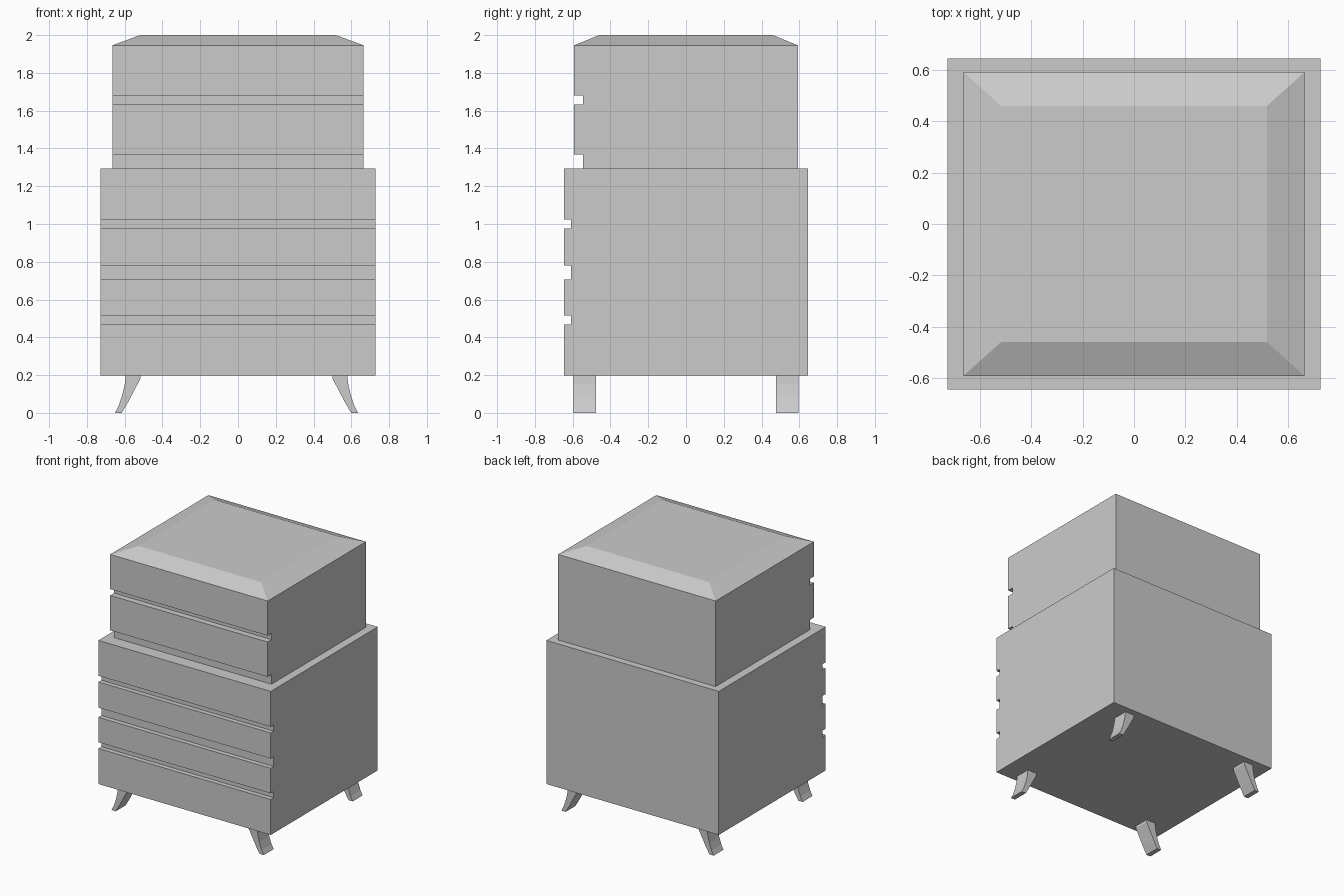
import bpy, bmesh

if "Cube" in bpy.data.objects:
    bpy.data.objects.remove(bpy.data.objects["Cube"])


def make_prism(name, profile, to_3d, a, b):
    """Extrude a closed 2D profile between positions a and b."""
    bm = bmesh.new()
    face = bm.faces.new([bm.verts.new(to_3d(p, a)) for p in profile])
    ext = bmesh.ops.extrude_face_region(bm, geom=[face], use_keep_orig=True)
    new = [v for v in ext["geom"] if isinstance(v, bmesh.types.BMVert)]
    shift = [q - p for p, q in zip(to_3d((0, 0), a), to_3d((0, 0), b))]
    bmesh.ops.translate(bm, verts=new, vec=shift)
    return finish(name, bm)


def finish(name, bm):
    bmesh.ops.recalc_face_normals(bm, faces=bm.faces[:])
    mesh = bpy.data.meshes.new(name)
    bm.to_mesh(mesh)
    bm.free()
    obj = bpy.data.objects.new(name, mesh)
    bpy.context.collection.objects.link(obj)
    return obj


def cabinet(name, half_x, half_y, z0, z1, groove_y, grooves):
    """Box with full-width drawer gaps cut into its front."""
    profile = [(half_y, z1), (half_y, z0)]
    if grooves[0][0] > z0:
        profile.append((-half_y, z0))
    for lo, hi in grooves:
        if lo > z0:
            profile.append((-half_y, lo))
        profile += [(groove_y, lo), (groove_y, hi), (-half_y, hi)]
    profile.append((-half_y, z1))
    return make_prism(name, profile, lambda p, x: (x, p[0], p[1]), -half_x, half_x)


# Lower chest with three drawer gaps
cabinet("lower_chest", 0.728, 0.645, 0.197, 1.293, -0.609,
        [(0.468, 0.515), (0.706, 0.78), (0.976, 1.023)])

# Upper chest with one drawer gap and a recessed base strip
upper = cabinet("upper_chest", 0.665, 0.592, 1.293, 1.946, -0.545,
                [(1.293, 1.367), (1.633, 1.681)])

# Sloped border around the top of the upper chest
bm = bmesh.new()
bm.from_mesh(upper.data)
top = max(bm.faces, key=lambda f: f.calc_center_median().z)
top = bmesh.ops.extrude_discrete_faces(bm, faces=[top])["faces"][0]
for v in top.verts:
    v.co = (0.518 if v.co.x > 0 else -0.518, 0.46 if v.co.y > 0 else -0.46, 2.0)
bm.to_mesh(upper.data)
bm.free()

# Four splayed legs, curved outwards
leg = [(0.587, 0.197), (0.592, 0.15), (0.606, 0.09), (0.625, 0.035), (0.643, 0.0),
       (0.607, 0.0), (0.572, 0.06), (0.538, 0.125), (0.509, 0.18), (0.508, 0.197)]
for side, sx in (("left", -1), ("right", 1)):
    for end, y0, y1 in (("front", -0.596, -0.477), ("back", 0.477, 0.596)):
        make_prism(f"{end}_{side}_leg", leg,
                   lambda p, y: (sx * p[0] - 0.008, y, p[1]), y0, y1)
